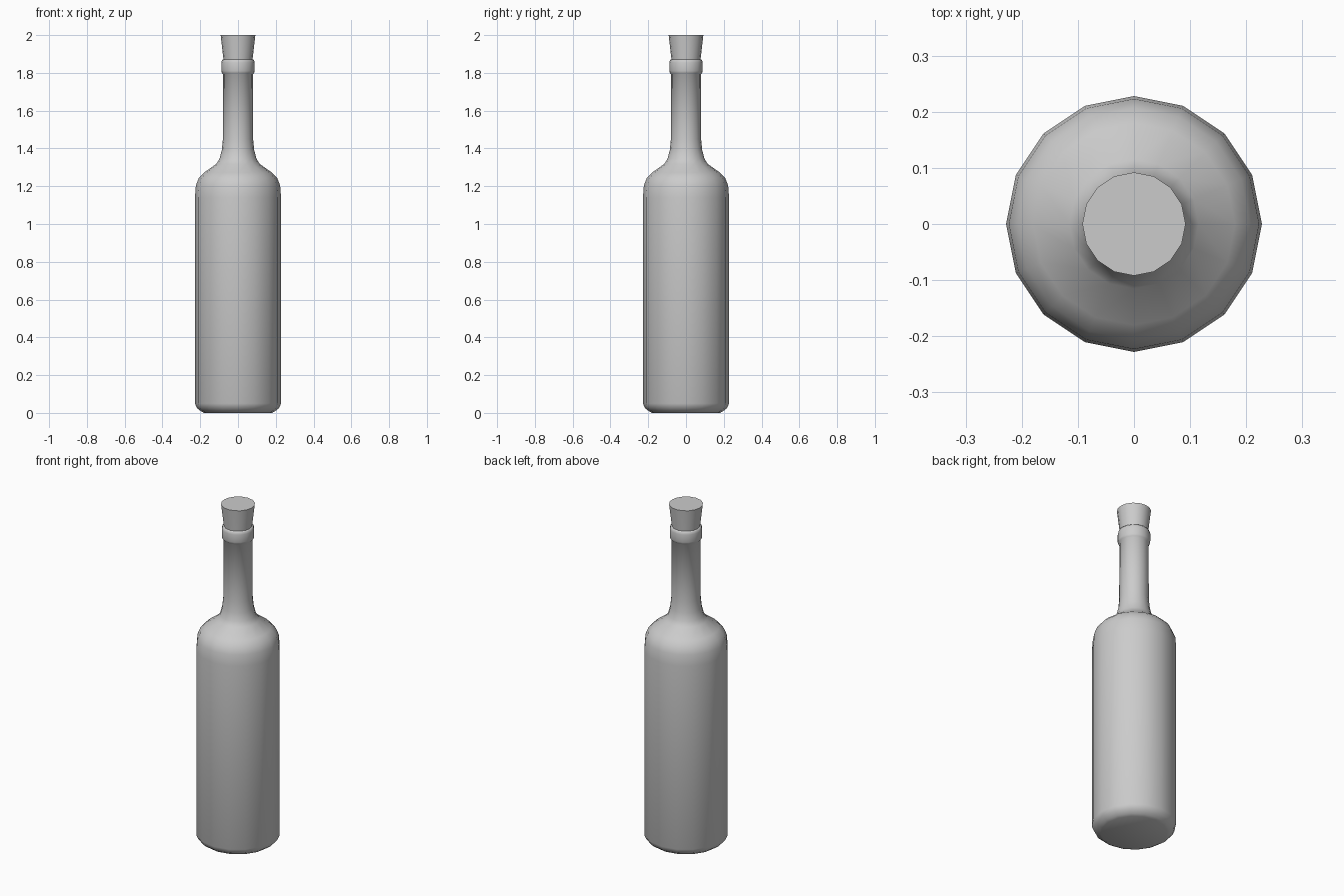
import bpy, bmesh
from math import sin, cos, tau, radians

if "Cube" in bpy.data.objects:
    bpy.data.objects.remove(bpy.data.objects["Cube"])

SIDES = 16


def lathe(name, profile, angle):
    """Spin a (radius, height) profile around z; end rings are capped."""
    bm = bmesh.new()
    rings = [[bm.verts.new((r * cos(tau * i / SIDES), r * sin(tau * i / SIDES), z))
              for i in range(SIDES)] for r, z in profile]
    for a, b in zip(rings, rings[1:]):
        for i in range(SIDES):
            j = (i + 1) % SIDES
            bm.faces.new((a[i], a[j], b[j], b[i]))
    bm.faces.new(rings[0][::-1])
    bm.faces.new(rings[-1])
    mesh = bpy.data.meshes.new(name)
    bm.to_mesh(mesh)
    bm.free()
    obj = bpy.data.objects.new(name, mesh)
    bpy.context.collection.objects.link(obj)
    bpy.ops.object.select_all(action='DESELECT')
    obj.select_set(True)
    bpy.context.view_layer.objects.active = obj
    bpy.ops.object.shade_smooth_by_angle(angle=radians(angle))
    return obj


# bottle: base, body, shoulder, neck and rolled lip
lathe("bottle", [
    (0.18, 0.0), (0.195, 0.008), (0.217, 0.025), (0.228, 0.05),
    (0.228, 1.14), (0.223, 1.205), (0.207, 1.245), (0.18, 1.272),
    (0.115, 1.318), (0.098, 1.345), (0.086, 1.39), (0.080, 1.45),
    (0.079, 1.793), (0.085, 1.799), (0.088, 1.81), (0.088, 1.855),
    (0.085, 1.867), (0.080, 1.872)], 50)

# tapered cork, pushed slightly into the neck
lathe("cork", [(0.070, 1.80), (0.077, 1.872), (0.092, 2.0)], 40)
